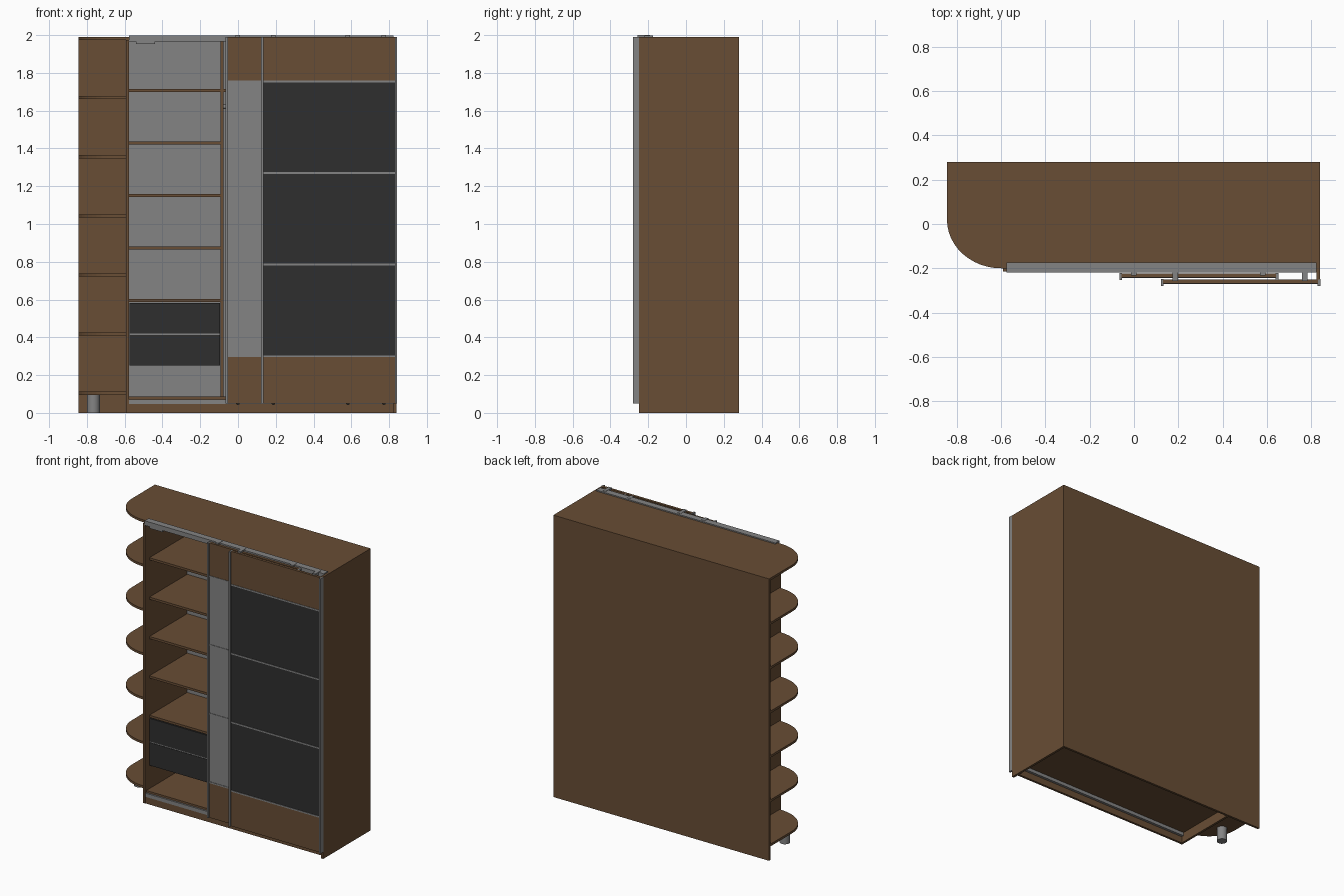
import bpy, bmesh, math

cube = bpy.data.objects.get("Cube")
if cube:
    bpy.data.objects.remove(cube, do_unlink=True)


def material(name, rgb):
    m = bpy.data.materials.new(name)
    m.use_nodes = True
    m.diffuse_color = (*rgb, 1)
    m.node_tree.nodes["Principled BSDF"].inputs["Base Color"].default_value = (*rgb, 1)
    return m


WOOD = material("brown wood", (0.14, 0.075, 0.035))
GREY = material("grey metal and glass", (0.23, 0.23, 0.23))
DARK = material("dark glass", (0.028, 0.028, 0.028))


def finish(name, bm, mat):
    bmesh.ops.recalc_face_normals(bm, faces=bm.faces)
    mesh = bpy.data.meshes.new(name)
    bm.to_mesh(mesh)
    bm.free()
    mesh.materials.append(mat)
    obj = bpy.data.objects.new(name, mesh)
    bpy.context.collection.objects.link(obj)
    return obj


def box(name, x, y, z, mat):
    """Box from (low, high) ranges on each axis."""
    bm = bmesh.new()
    bmesh.ops.create_cube(bm, size=1)
    for v in bm.verts:
        v.co = [r[0] if c < 0 else r[1] for c, r in zip(v.co, (x, y, z))]
    return finish(name, bm, mat)


def cylinder(name, radius, length, loc, mat, axis="Z"):
    bpy.ops.mesh.primitive_cylinder_add(vertices=24, radius=radius, depth=length, location=loc)
    obj = bpy.context.object
    obj.name = name
    if axis == "X":
        obj.rotation_euler.y = math.pi / 2
    if axis == "Y":
        obj.rotation_euler.x = math.pi / 2
    obj.data.materials.append(mat)
    bpy.ops.object.shade_smooth_by_angle()
    return obj


LEFT, RIGHT, BACK, FRONT = -0.845, 0.84, 0.28, -0.2
INNER = -0.592      # outer face of the upright beside the open shelves
T = 0.016           # board thickness


def rounded_board(name, x_end, z):
    """Board with a rounded front corner at its low-x end."""
    points = [(x_end, BACK - T), (LEFT, BACK - T)]
    rx, ry = 0.245, 0.22
    for i in range(13):
        a = math.pi + i * math.pi / 24
        points.append((LEFT + rx + rx * math.cos(a), FRONT + ry + ry * math.sin(a)))
    points.append((x_end, FRONT))
    bm = bmesh.new()
    face = bm.faces.new([bm.verts.new((x, y, z)) for x, y in points])
    top = bmesh.ops.extrude_face_region(bm, geom=[face])
    for v in top["geom"]:
        if isinstance(v, bmesh.types.BMVert):
            v.co.z += T
    return finish(name, bm, WOOD)


# Carcass
box("back_panel", (LEFT, RIGHT), (BACK - T, BACK), (0, 1.99), WOOD)
box("right_end_panel", (RIGHT - T, RIGHT), (-0.25, BACK - T), (0, 1.99), WOOD)
box("left_upright", (INNER, INNER + T), (-0.215, BACK - T), (0, 1.974), WOOD)
box("divider", (-0.093, -0.077), (-0.165, BACK - T), (0.085, 1.974), WOOD)
box("bottom_board", (INNER + T, RIGHT - T), (FRONT, BACK - T), (0.07, 0.086), WOOD)
box("plinth", (INNER + T, RIGHT - T), (-0.212, -0.196), (0, 0.046), WOOD)
box("back_lining", (INNER + T, RIGHT - T), (0.256, BACK - T), (0.086, 1.974), GREY)
rounded_board("top_board", RIGHT - T, 1.974)

# Open rounded end shelves and their foot
for i in range(6):
    rounded_board(f"end_shelf_{i + 1}", INNER, 0.096 + i * 0.313)
cylinder("end_foot", 0.034, 0.096, (-0.765, -0.01, 0.048), GREY)

# Inner shelves
for i in range(5):
    z = 0.588 + i * 0.278
    box(f"inner_shelf_{i + 1}", (INNER + T, -0.093), (-0.165, 0.256), (z, z + T), WOOD)
box("hat_shelf", (-0.077, RIGHT - T), (-0.165, 0.256), (1.7, 1.716), WOOD)
cylinder("clothes_rail", 0.012, 0.9, (0.374, 0.04, 1.62), GREY, "X")

# Drawers
for i, z in enumerate((0.25, 0.42)):
    box(f"drawer_front_{i + 1}", (-0.574, -0.095), (-0.165, -0.15), (z, z + 0.162), DARK)
    box(f"drawer_body_{i + 1}", (-0.56, -0.109), (-0.15, 0.2), (z + 0.02, z + 0.13), WOOD)
box("drawer_trim", (-0.574, -0.095), (-0.162, -0.15), (0.412, 0.42), GREY)

# Sliding tracks
box("top_track", (INNER + T, RIGHT - T), (-0.22, -0.175), (1.966, 1.998), GREY)
box("bottom_track", (INNER + T, RIGHT - T), (-0.212, -0.178), (0.046, 0.072), GREY)
box("door_stop", (-0.54, -0.44), (-0.215, -0.19), (1.952, 1.966), GREY)


def sliding_door(name, x0, x1, y, panel_mat):
    """Framed door: wooden ends, three panels and metal trims, front face at y."""
    z0, z1, low, high = 0.05, 1.99, 0.3, 1.755
    step = (high - low) / 3
    inside = (x0 + 0.01, x1 - 0.01)
    depth = (y, y + 0.018)
    box(name + "_lower_board", inside, depth, (z0, low), WOOD)
    box(name + "_upper_board", inside, depth, (high, z1), WOOD)
    for i in range(3):
        box(f"{name}_panel_{i + 1}", inside, depth,
            (low + i * step, low + (i + 1) * step), panel_mat)
    for i in range(4):
        z = low + i * step
        box(f"{name}_trim_{i + 1}", inside, (y - 0.003, y + 0.018), (z - 0.005, z + 0.005), GREY)
    for side, x in (("left", x1 - 0.012), ("right", x0)):
        box(f"{name}_{side}_profile", (x, x + 0.012), (y - 0.012, y + 0.02), (z0, z1), GREY)
    # Hangers and lower rollers
    for i, x in enumerate((x0 + 0.065, x1 - 0.07)):
        box(f"{name}_hanger_{i + 1}", (x - 0.012, x + 0.012), (y + 0.01, -0.19), (1.975, 2.0), GREY)
        cylinder(f"{name}_roller_{i + 1}", 0.01, 0.02, (x, y + 0.03, 0.052), DARK, "Y")


sliding_door("inner_door", -0.066, 0.652, -0.242, GREY)
sliding_door("outer_door", 0.122, 0.842, -0.268, DARK)
